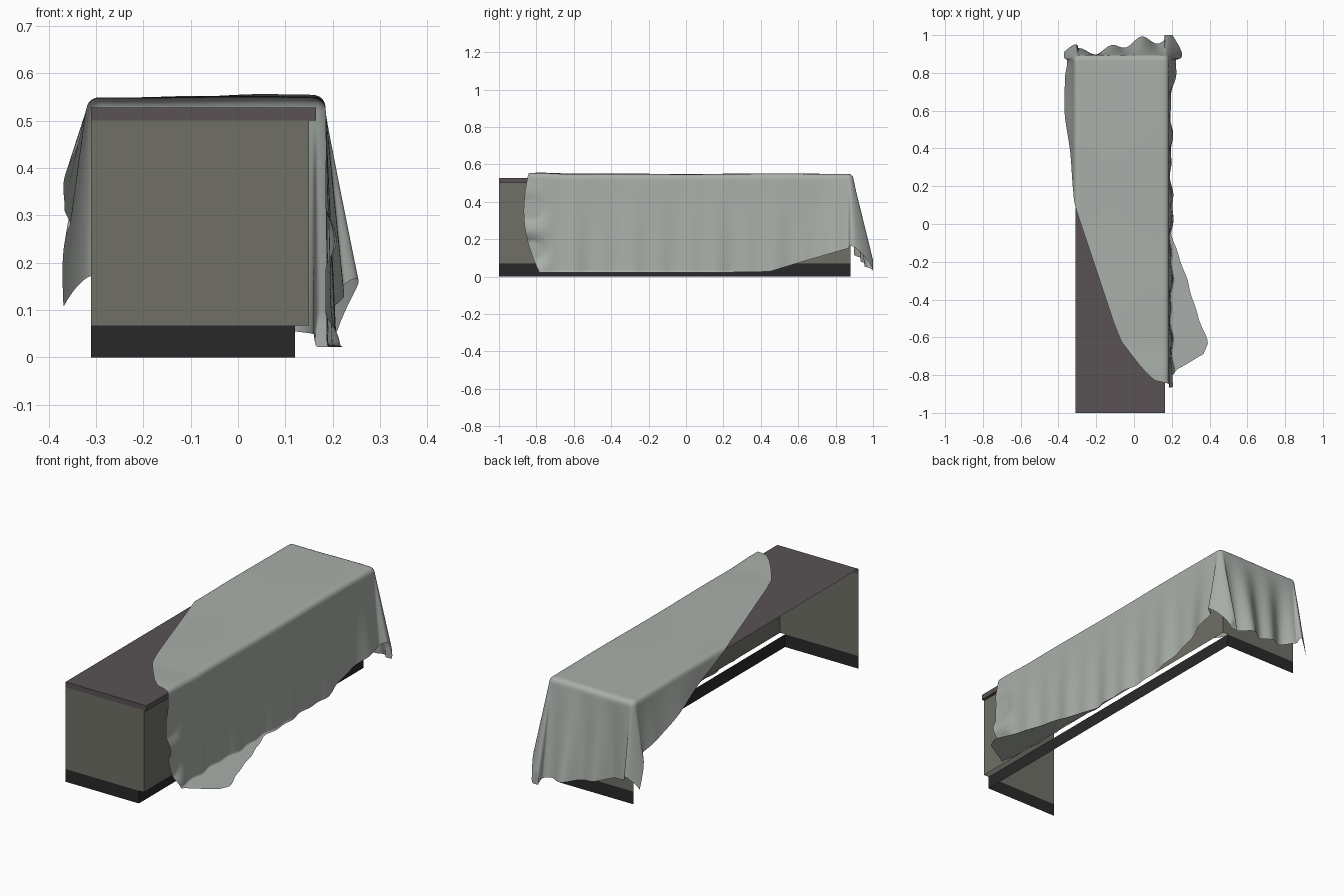
import bpy, math

if "Cube" in bpy.data.objects:
    bpy.data.objects.remove(bpy.data.objects["Cube"])

def material(name, c):
    m = bpy.data.materials.new(name)
    m.diffuse_color = (*c, 1)
    m.use_nodes = True
    m.node_tree.nodes["Principled BSDF"].inputs["Base Color"].default_value = m.diffuse_color
    return m

def add_mesh(name, verts, faces, mat):
    me = bpy.data.meshes.new(name)
    me.from_pydata(verts, [], faces)
    me.update()
    ob = bpy.data.objects.new(name, me)
    bpy.context.collection.objects.link(ob)
    me.materials.append(mat)
    return ob

def panels(name, x, z0, z1, mat, capped=False):
    """Open-backed U of thin panels: end, front, end, with an optional top."""
    path = [(-0.31, -1), (x, -1), (x, 0.88), (-0.31, 0.88)]
    verts = [(px, py, z) for z in (z0, z1) for px, py in path]
    faces = [(i, i + 1, i + 5, i + 4) for i in range(3)]
    if capped:
        faces.append((4, 5, 6, 7))
        # underside of the front overhang
        verts += [(0.15, -1, z0), (0.15, 0.88, z0)]
        faces.append((1, 8, 9, 2))
    add_mesh(name, verts, faces, mat)

# Counter: recessed plinth, body panels and worktop
panels("plinth", 0.12, 0.0, 0.067, material("plinth_black", (0.022, 0.022, 0.022)))
panels("counter_body", 0.15, 0.067, 0.5, material("body_grey", (0.16, 0.16, 0.135)))
panels("worktop", 0.165, 0.5, 0.528, material("worktop_brown", (0.1, 0.085, 0.09)), True)

# Cloth outline: (t, x, y) of the two long edges, laid out flat
LEFT = [(0, 0.11, -0.83), (0.03, 0.055, -0.78), (0.08, -0.01, -0.7), (0.12, -0.07, -0.62),
        (0.16, -0.11, -0.52), (0.42, -0.31, 0.08), (0.8, -0.57, 0.83), (1, -0.66, 1.15)]
RIGHT = [(0, 0.88, -0.69), (0.02, 0.9, -0.63), (0.28, 0.71, -0.05), (0.5, 0.7, 0.45),
         (0.72, 0.58, 0.85), (1, 0.42, 1.41)]
X0, X1, Y1, TOP, FLOOR, RAD = -0.295, 0.16, 0.87, 0.549, 0.022, 0.025

def along(pts, t):
    for (t0, x0, y0), (t1, x1, y1) in zip(pts, pts[1:]):
        if t <= t1:
            k = (t - t0) / (t1 - t0)
            return x0 + k * (x1 - x0), y0 + k * (y1 - y0)
    return pts[-1][1:]

def smooth(a, b, v):
    v = max(0, min(1, (v - a) / (b - a)))
    return v * v * (3 - 2 * v)

def drape(x, y):
    """Fold a flat cloth point over the worktop edges and onto the floor."""
    cx, cy = max(X0, min(X1, x)), min(Y1, y)
    a, b = x - cx, y - cy
    r = math.hypot(a, b)
    z = TOP + 0.003 * math.sin(5 * x + 3 * y) * math.sin(4 * y - 6 * x)
    z += 0.008 * smooth(-0.6, -0.8, y)
    if r == 0:
        return cx, cy, z
    ux, uy = a / r, b / r
    arc = RAD * math.pi / 2
    if r < arc:
        out, hang = RAD * math.sin(r / RAD), 0
        z -= RAD * (1 - math.cos(r / RAD))
    else:
        out, hang = RAD, r - arc
        z -= RAD + hang
    spill = max(0, FLOOR - z)
    z = max(z, FLOOR)
    hang -= spill
    # side flare differs per side, with soft vertical folds
    if a > 0:
        fx = 0.025 + 0.012 * math.sin(17 * cy) + 0.01 * math.sin(41 * cy + 1)
        fx += 0.07 * smooth(-0.7, -0.85, y) * math.sin(hang * 28)
        fx += 0.07 * smooth(0.6, 0.87, cy)
        fx *= 1 - smooth(0, 0.03, spill) * 0.5
    else:
        fx = (0.27 + 0.05 * math.sin(14 * cy)) * (1 - smooth(0.76, 0.87, cy) * 0.45)
    fy = 0.05 + 0.12 * smooth(-0.2, 0.05, cx) + 0.045 * math.sin(38 * cx)
    px = cx + ux * (out + max(fx, 0) * hang + spill)
    py = cy + uy * (out + max(fy, 0) * hang + spill * 0.3)
    # loose ears at the two far corners
    if abs(a) > 0 and b > 0:
        th = math.atan2(b, abs(a))
        ear, wave = 0.09 * hang * math.sin(2 * th), 0.13 * hang * math.sin(4 * th)
        if a > 0:
            px += ear * 0.7 + wave * 0.5
            py += ear * 0.5 - wave * 0.5
        else:
            px += wave * -0.3
            py += ear * 0.4 - wave * 0.4
    return px, min(py, 1.0), z

# Draped cloth
NU, NV = 110, 200
verts = []
for j in range(NV + 1):
    t = j / NV
    (lx, ly), (rx, ry) = along(LEFT, t), along(RIGHT, t)
    for i in range(NU + 1):
        s = i / NU
        bow = math.sin(math.pi * s)
        y = ly + s * (ry - ly) - 0.1 * bow * smooth(0.4, 0, t) + 0.06 * bow * smooth(0.7, 1, t)
        verts.append(drape(lx + s * (rx - lx), y))
W = NU + 1
faces = [(j * W + i, j * W + i + 1, (j + 1) * W + i + 1, (j + 1) * W + i)
         for j in range(NV) for i in range(NU)]
cloth = add_mesh("draped_cloth", verts, faces, material("cloth_grey", (0.4, 0.43, 0.4)))
cloth.data.polygons.foreach_set("use_smooth", [True] * len(faces))
relax = cloth.modifiers.new("soften", 'SMOOTH')
relax.factor, relax.iterations = 0.5, 3
